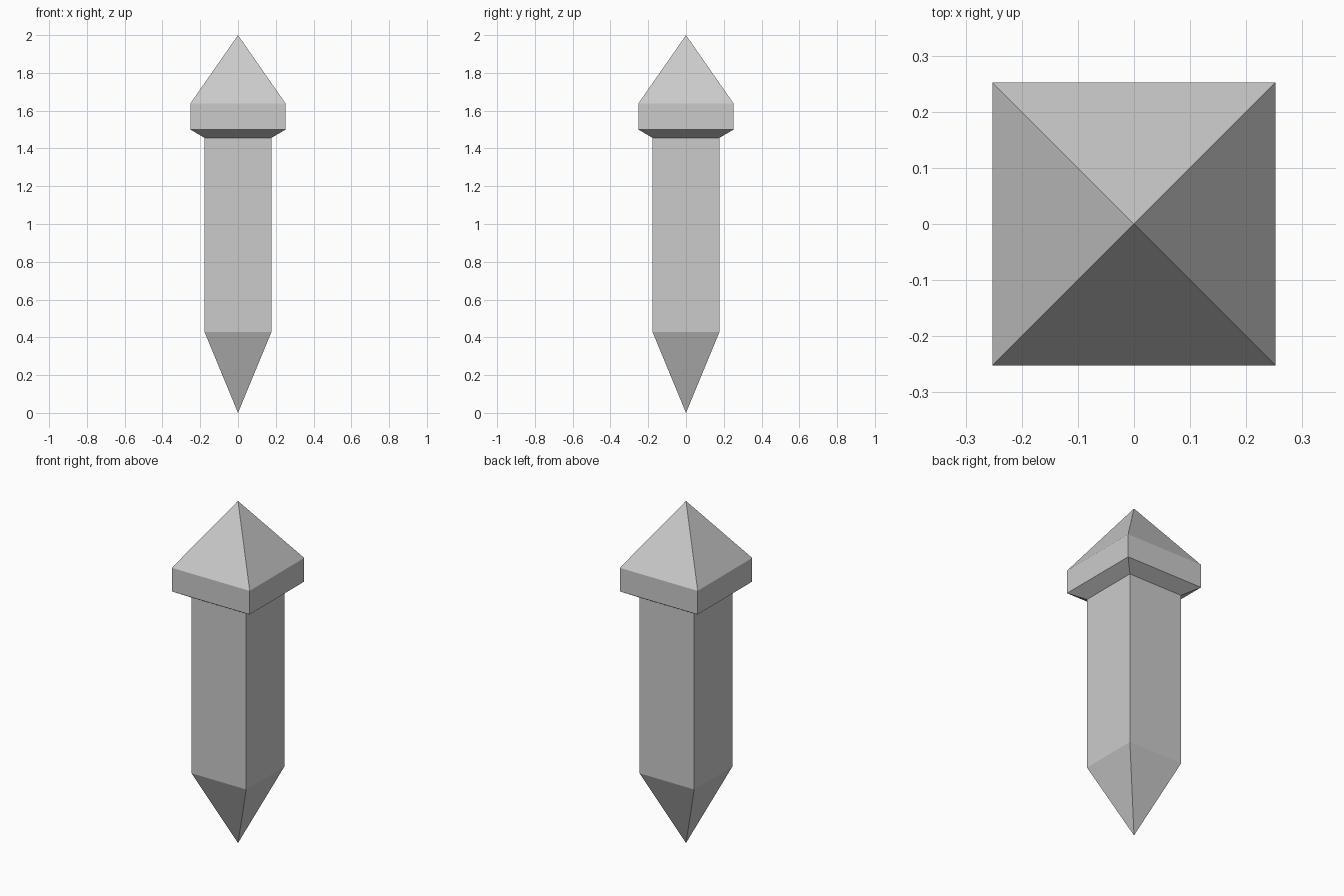
import bpy
import bmesh

cube = bpy.data.objects.get("Cube")
if cube:
    bpy.data.objects.remove(cube, do_unlink=True)

# Single plain stone colour
stone = bpy.data.materials.new("grey_stone")
stone.use_nodes = True
colour = (0.6, 0.6, 0.6, 1)
stone.diffuse_color = colour
stone.node_tree.nodes["Principled BSDF"].inputs["Base Color"].default_value = colour


def square_loft(name, levels):
    """Loft square sections (half width, height); zero width makes a point."""
    bm = bmesh.new()
    rings = []
    for w, z in levels:
        corners = [(-1, -1), (1, -1), (1, 1), (-1, 1)] if w else [(0, 0)]
        rings.append([bm.verts.new((x * w, y * w, z)) for x, y in corners])
    for low, high in zip(rings, rings[1:]):
        for i in range(4):
            j = (i + 1) % 4
            if len(low) == 1:
                bm.faces.new((low[0], high[j], high[i]))
            elif len(high) == 1:
                bm.faces.new((low[i], low[j], high[0]))
            else:
                bm.faces.new((low[i], low[j], high[j], high[i]))
    bmesh.ops.recalc_face_normals(bm, faces=bm.faces)
    mesh = bpy.data.meshes.new(name)
    bm.to_mesh(mesh)
    bm.free()
    mesh.materials.append(stone)
    obj = bpy.data.objects.new(name, mesh)
    bpy.context.collection.objects.link(obj)
    return obj


# One continuous skin: tip, shaft, flared collar and pyramid cap
square_loft("pointed_post", [
    (0, 0), (0.177, 0.428),
    (0.177, 1.456),
    (0.252, 1.5), (0.252, 1.638),
    (0, 2),
])
